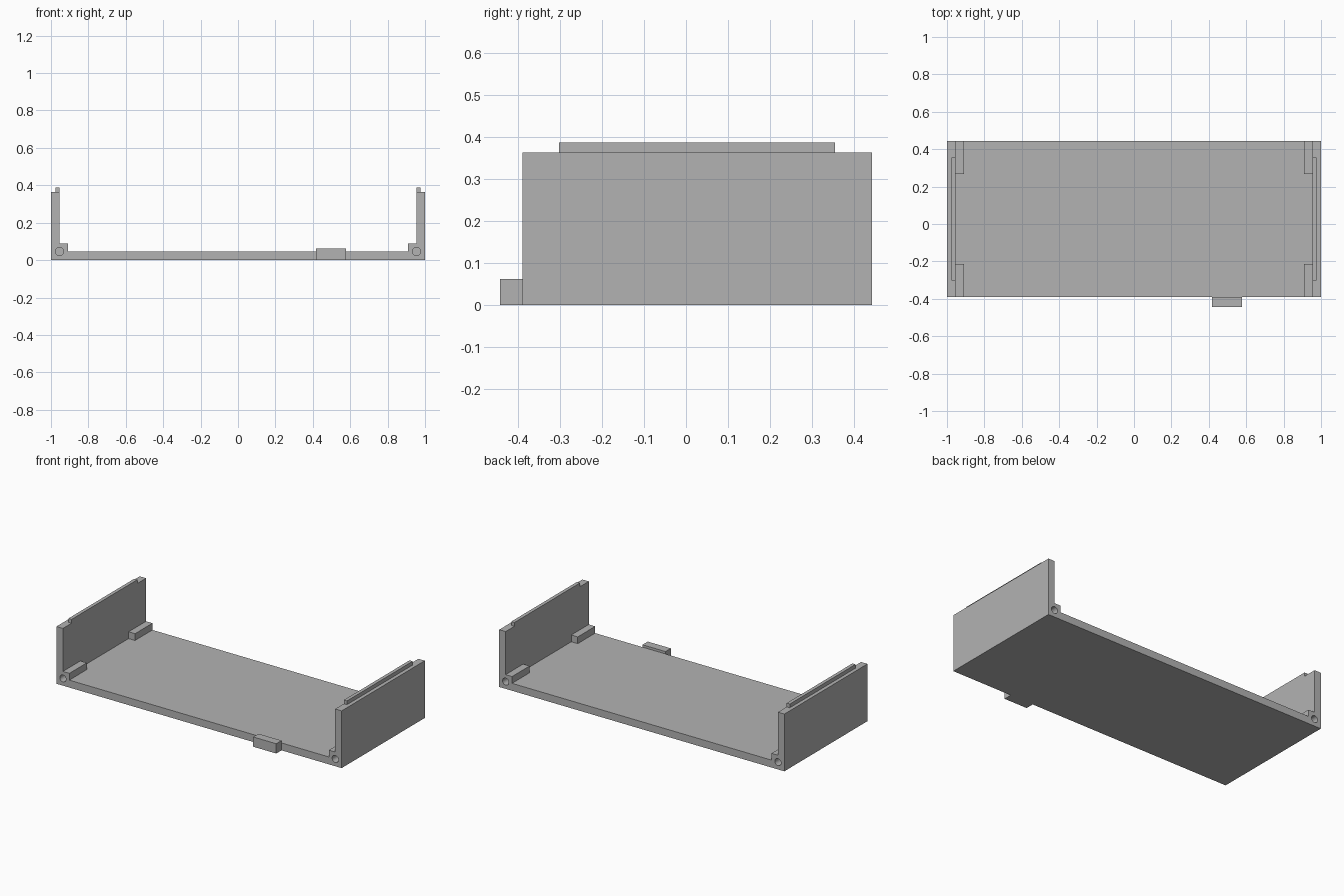
import bpy
import bmesh
from math import radians
from mathutils import Matrix, Vector

cube = bpy.data.objects.get("Cube")
if cube:
    bpy.data.objects.remove(cube, do_unlink=True)

FRONT, BACK = -0.39, 0.443
WALL_IN, BLOCK_IN = 0.955, 0.91
FLOOR, WALL_TOP, BLOCK_TOP = 0.047, 0.363, 0.09
BLOCK_LEN, HOLE_DEPTH = 0.175, 0.16

grey = bpy.data.materials.new("plain grey")
grey.use_nodes = True
colour = (0.45, 0.45, 0.45, 1)
grey.diffuse_color = colour
grey.node_tree.nodes["Principled BSDF"].inputs["Base Color"].default_value = colour


def add_object(name, bm):
    bmesh.ops.recalc_face_normals(bm, faces=bm.faces)
    mesh = bpy.data.meshes.new(name)
    bm.to_mesh(mesh)
    bm.free()
    mesh.materials.append(grey)
    ob = bpy.data.objects.new(name, mesh)
    bpy.context.collection.objects.link(ob)
    return ob


def box(name, x, y, z):
    bm = bmesh.new()
    bmesh.ops.create_cube(bm, size=1)
    for v in bm.verts:
        v.co = [(a + b) / 2 + c * (b - a) for c, (a, b) in zip(v.co, (x, y, z))]
    return add_object(name, bm)


def extrude_profile(name, points, y0, y1):
    bm = bmesh.new()
    face = bm.faces.new([bm.verts.new((x, y0, z)) for x, z in points])
    grown = bmesh.ops.extrude_face_region(bm, geom=[face])["geom"]
    verts = [v for v in grown if isinstance(v, bmesh.types.BMVert)]
    bmesh.ops.translate(bm, verts=verts, vec=(0, y1 - y0, 0))
    return add_object(name, bm)


def rod(name, x, y, z, radius, depth):
    bm = bmesh.new()
    place = Matrix.Translation(Vector((x, y, z))) @ Matrix.Rotation(radians(90), 4, "X")
    bmesh.ops.create_cone(bm, cap_ends=True, segments=32, radius1=radius,
                          radius2=radius, depth=depth, matrix=place)
    return add_object(name, bm)


def combine(target, tool, operation):
    mod = target.modifiers.new(operation.lower(), "BOOLEAN")
    mod.operation, mod.object, mod.solver = operation, tool, "EXACT"
    bpy.context.view_layer.update()
    graph = bpy.context.evaluated_depsgraph_get()
    mesh = bpy.data.meshes.new_from_object(target.evaluated_get(graph))
    target.modifiers.clear()
    target.data = mesh
    bpy.data.objects.remove(tool, do_unlink=True)


# Floor and both end walls as one channel
half = [(1, 0), (1, WALL_TOP), (WALL_IN, WALL_TOP), (WALL_IN, FLOOR)]
channel = half + [(-x, z) for x, z in reversed(half)]
tray = extrude_profile("tray_body", channel, FRONT, BACK)

# Corner screw blocks, then their blind holes
ends = [(FRONT, 1), (BACK, -1)]
for side in (-1, 1):
    for y, inward in ends:
        xs = sorted((side * BLOCK_IN, side * (WALL_IN + 0.02)))
        ys = sorted((y, y + inward * BLOCK_LEN))
        combine(tray, box("screw_block", xs, ys, (FLOOR - 0.02, BLOCK_TOP)), "UNION")
for side in (-1, 1):
    for y, _ in ends:
        hole = rod("screw_hole", side * WALL_IN, y, 0.046, 0.022, 2 * HOLE_DEPTH)
        combine(tray, hole, "DIFFERENCE")

# Locating ridges along the inner edge of each wall top
for side, name in ((1, "left_ridge"), (-1, "right_ridge")):
    xs = sorted((side * WALL_IN, side * 0.977))
    box(name, xs, (-0.303, 0.355), (WALL_TOP, 0.387))

# Small tab on the front edge
box("front_tab", (0.417, 0.578), (-0.443, FRONT), (0, 0.062))

for ob in bpy.context.collection.objects:
    if ob.type == "MESH":
        ob.select_set(True)
        bpy.context.view_layer.objects.active = ob
bpy.ops.object.shade_smooth_by_angle(angle=radians(30))
